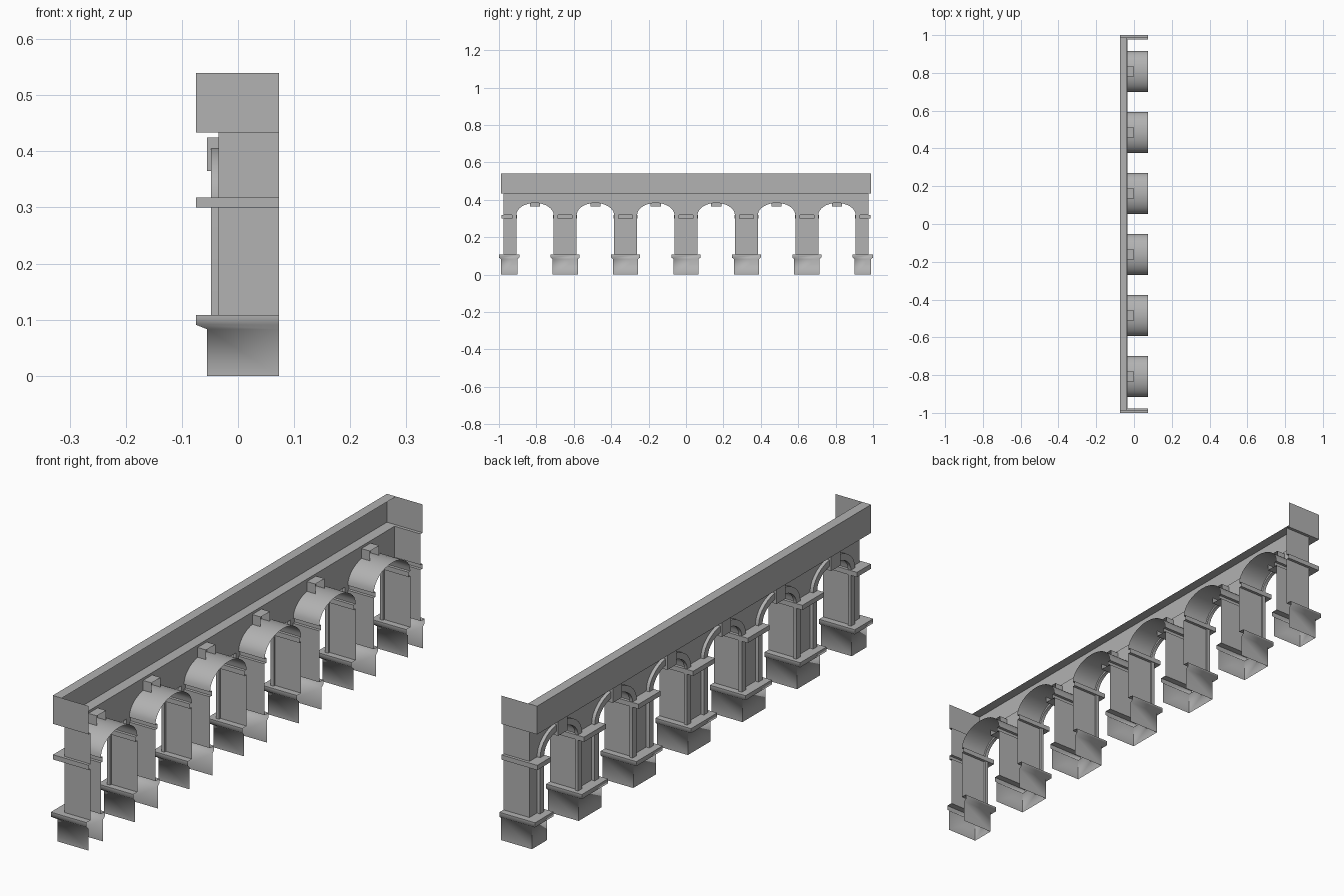
import bpy, bmesh, math

if "Cube" in bpy.data.objects:
    bpy.data.objects.remove(bpy.data.objects["Cube"])

S = 0.323                                   # bay spacing
A, SPRING, RISE = 0.108, 0.318, 0.073       # opening half width, springing, arch rise
IMP0, FOOT, TOP = 0.30, 0.108, 0.434
WALL, BACK, END = -0.035, 0.073, 0.976
CENTERS = [S * (i - 2.5) for i in range(6)]
# pier shafts as (y0, y1)
PIERS = [(-END, CENTERS[0] - A)]
PIERS += [(CENTERS[i] + A, CENTERS[i + 1] - A) for i in range(5)]
PIERS += [(CENTERS[5] + A, END)]

stone = bpy.data.materials.new("stone")
stone.diffuse_color = (0.445, 0.445, 0.445, 1)
stone.use_nodes = True
stone.node_tree.nodes["Principled BSDF"].inputs["Base Color"].default_value = stone.diffuse_color


def make(name, quads, smooth=None):
    """Object from a list of polygons given by corner points."""
    bm = bmesh.new()
    for q in quads:
        bm.faces.new([bm.verts.new(p) for p in q])
    bmesh.ops.remove_doubles(bm, verts=bm.verts, dist=1e-5)
    bmesh.ops.recalc_face_normals(bm, faces=bm.faces)
    me = bpy.data.meshes.new(name)
    bm.to_mesh(me)
    bm.free()
    me.materials.append(stone)
    ob = bpy.data.objects.new(name, me)
    bpy.context.collection.objects.link(ob)
    if smooth:
        bpy.ops.object.select_all(action='DESELECT')
        ob.select_set(True)
        bpy.context.view_layer.objects.active = ob
        bpy.ops.object.shade_smooth_by_angle(angle=math.radians(smooth))
    return ob


def strip(a, b):
    """Quads joining two equal rows of points."""
    return [(a[i], a[i + 1], b[i + 1], b[i]) for i in range(len(a) - 1)]


def arch(cy, x, off, n=16):
    """Half ellipse over the opening; off widens it."""
    pts = []
    for i in range(n + 1):
        t = math.pi * (1 - i / n)
        pts.append((x, cy + (A + off) * math.cos(t),
                    SPRING + (RISE + off) * math.sin(t)))
    return pts


def surround(cy, x, off):
    """Arch with its two jambs."""
    return [(x, cy - A - off, FOOT)] + arch(cy, x, off) + [(x, cy + A + off, FOOT)]


def u_loft(y0, y1, levels):
    """Three-sided shell (open at the back) through (side offset, front x, z)."""
    rows = [[(BACK, y0 - o, z), (x, y0 - o, z), (x, y1 + o, z), (BACK, y1 + o, z)]
            for o, x, z in levels]
    quads = []
    for a, b in zip(rows, rows[1:]):
        quads += strip(a, b)
    return quads


# wall face: spandrels over the arches, strips over the piers, end walls
wall = []
for cy in CENTERS:
    row = arch(cy, WALL, 0)
    wall += strip(row, [(WALL, p[1], TOP) for p in row])
for y0, y1 in PIERS:
    wall.append([(WALL, y0, SPRING), (WALL, y1, SPRING), (WALL, y1, TOP), (WALL, y0, TOP)])
for y in (-END, END):
    wall.append([(WALL, y, SPRING), (BACK, y, SPRING), (BACK, y, TOP), (WALL, y, TOP)])
make("wall", wall)

for n, cy in enumerate(CENTERS, 1):
    # arch soffit running to the back
    make(f"arch_soffit_{n}", strip(arch(cy, WALL, 0), arch(cy, BACK, 0)), 30)
    # raised moulding around the opening
    section = [(-0.048, -0.008), (-0.048, 0.016), (WALL, 0.016), (WALL, -0.008)]
    rows = [surround(cy, x, o) for x, o in section]
    quads = []
    for i in range(4):
        quads += strip(rows[i], rows[(i + 1) % 4])
    make(f"arch_moulding_{n}", quads, 30)
    # keystone, open at the back
    a, b = cy - 0.027, cy + 0.027
    ring = [(a, 0.365), (b, 0.365), (b, 0.425), (a, 0.425), (a, 0.365)]
    front = [(-0.055, y, z) for y, z in ring]
    make(f"keystone_{n}", strip(front, [(0.0, y, z) for y, z in ring]) + [front[:4]])

for n, (y0, y1) in enumerate(PIERS, 1):
    # plinth with softly curved cap underside
    make(f"plinth_{n}", u_loft(y0, y1, [
        (0.014, -0.055, 0), (0.014, -0.055, 0.083), (0.024, -0.075, 0.091),
        (0.024, -0.075, FOOT), (0, WALL, FOOT)]), 75)
    # shaft and the impost wrapping it
    make(f"shaft_{n}", u_loft(y0, y1, [(0, WALL, FOOT), (0, WALL, IMP0)]))
    make(f"impost_{n}", u_loft(y0, y1, [
        (0, WALL, IMP0), (0.011, -0.075, IMP0), (0.011, -0.075, SPRING), (0, WALL, SPRING)]))

# parapet band: ledge, face and end returns, plus the top lip
E = END + 0.012
parapet = u_loft(-END, END, [(0, WALL, TOP), (0.012, -0.075, TOP), (0.012, -0.075, 0.54)])
parapet.append([(-0.075, -E, 0.54), (-0.075, E, 0.54), (-0.038, E, 0.54), (-0.038, -E, 0.54)])
make("parapet", parapet)
